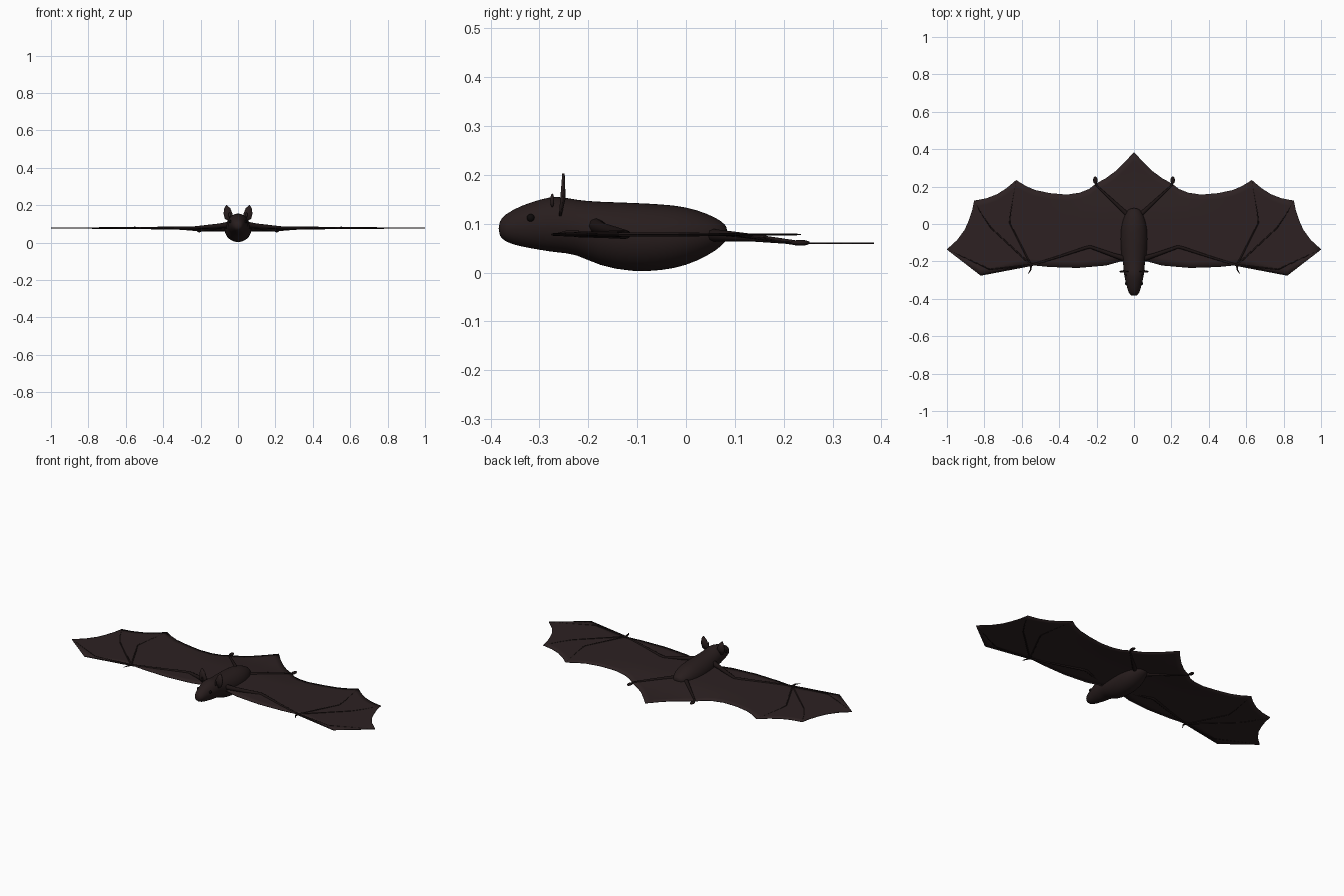
import bpy, bmesh, math
from mathutils import Vector

if "Cube" in bpy.data.objects:
    bpy.data.objects.remove(bpy.data.objects["Cube"])


def material(name, color):
    m = bpy.data.materials.new(name)
    m.diffuse_color = (*color, 1)
    m.use_nodes = True
    m.node_tree.nodes["Principled BSDF"].inputs["Base Color"].default_value = m.diffuse_color
    return m


FUR = material("dark brown fur", (0.021, 0.0125, 0.0125))
SKIN = material("wing skin", (0.026, 0.0155, 0.0160))
BONE = material("dark limb skin", (0.012, 0.007, 0.007))
EYE = material("black eye", (0.004, 0.003, 0.003))


def add_mesh(name, bm, mat, smooth=True):
    bmesh.ops.recalc_face_normals(bm, faces=bm.faces)
    mesh = bpy.data.meshes.new(name)
    bm.to_mesh(mesh)
    bm.free()
    mesh.materials.append(mat)
    for p in mesh.polygons:
        p.use_smooth = smooth
    ob = bpy.data.objects.new(name, mesh)
    bpy.context.collection.objects.link(ob)
    return ob


def mirror(ob):
    ob.modifiers.new("mirror", "MIRROR").use_axis[0] = True
    return ob


def interp(points, x):
    for (x0, y0), (x1, y1) in zip(points, points[1:]):
        if x <= x1:
            return y0 + (y1 - y0) * (x - x0) / (x1 - x0)
    return points[-1][1]


def smoothstep(a, b, v):
    t = min(max((v - a) / (b - a), 0), 1)
    return t * t * (3 - 2 * t)


# Height of the wing skin: level, drooping towards the feet and tail
def skin_z(x, y):
    return 0.078 - 0.018 * smoothstep(0.04, 0.25, y) * (1 - smoothstep(0.2, 0.5, x))


# Body and head: rings along y given as (y, bottom, top, half width)
STATIONS = [(-0.384, 0.078, 0.102, 0.014), (-0.372, 0.062, 0.120, 0.028),
            (-0.335, 0.052, 0.139, 0.039), (-0.30, 0.046, 0.150, 0.047),
            (-0.265, 0.040, 0.159, 0.056), (-0.225, 0.038, 0.149, 0.056),
            (-0.18, 0.013, 0.146, 0.066), (-0.11, 0.000, 0.144, 0.073),
            (-0.05, 0.003, 0.141, 0.073), (0.00, 0.013, 0.136, 0.067),
            (0.045, 0.034, 0.121, 0.052), (0.075, 0.055, 0.105, 0.034),
            (0.085, 0.070, 0.092, 0.016)]
bm = bmesh.new()
N = 20
rings = []
for y, lo, hi, w in STATIONS:
    rings.append([bm.verts.new((w * math.cos(a), y, (lo + hi) / 2 + (hi - lo) / 2 * math.sin(a)))
                  for a in (2 * math.pi * i / N for i in range(N))])
for r0, r1 in zip(rings, rings[1:]):
    for i in range(N):
        j = (i + 1) % N
        bm.faces.new((r0[i], r0[j], r1[j], r1[i]))
bm.faces.new(rings[0])
bm.faces.new(rings[-1])
body = add_mesh("body", bm, FUR)
body.modifiers.new("smooth", "SUBSURF").levels = 1
body.modifiers["smooth"].render_levels = 1

# Wing and tail membrane: columns between a front edge and a scalloped rear edge
FRONT = [(0, -0.19), (0.07, -0.20), (0.15, -0.222), (0.30, -0.235), (0.45, -0.23),
         (0.55, -0.22), (0.82, -0.276), (1.0, -0.137)]
REAR = [(0, 0.385), (0.05, 0.33), (0.10, 0.282), (0.15, 0.245), (0.205, 0.215),
        (0.24, 0.187), (0.29, 0.167), (0.36, 0.157), (0.45, 0.165), (0.53, 0.182),
        (0.58, 0.204), (0.63, 0.235), (0.68, 0.193), (0.73, 0.160), (0.79, 0.137),
        (0.855, 0.125), (0.866, 0.07), (0.885, 0.015), (0.905, -0.03),
        (0.945, -0.085), (1.0, -0.135)]
xs = sorted({p[0] for p in FRONT + REAR})
bm = bmesh.new()
ROWS = 12
cols = []
for x in xs:
    f, r = interp(FRONT, x), interp(REAR, x)
    ys = [f + (r - f) * k / ROWS for k in range(ROWS + 1)]
    cols.append([bm.verts.new((x, y, skin_z(x, y))) for y in ys])
for c0, c1 in zip(cols, cols[1:]):
    for k in range(ROWS):
        bm.faces.new((c0[k], c1[k], c1[k + 1], c0[k + 1]))
membrane = mirror(add_mesh("wing_membrane", bm, SKIN))
solid = membrane.modifiers.new("thickness", "SOLIDIFY")
solid.thickness = 0.003
solid.offset = 0


# Tapered limbs: each path is a list of (x, y, z, radius), built on both sides
def limbs(name, paths, mat):
    cu = bpy.data.curves.new(name, "CURVE")
    cu.dimensions = "3D"
    cu.bevel_depth = 1
    cu.bevel_resolution = 2
    cu.use_fill_caps = True
    for path in paths:
        for side in (1, -1):
            sp = cu.splines.new("POLY")
            sp.points.add(len(path) - 1)
            for p, (x, y, z, r) in zip(sp.points, path):
                p.co = (side * x, y, z, 1)
                p.radius = r
    cu.materials.append(mat)
    ob = bpy.data.objects.new(name, cu)
    bpy.context.collection.objects.link(ob)


limbs("arms", [[(0.035, -0.19, 0.098, 0.017), (0.10, -0.17, 0.09, 0.012),
                (0.235, -0.122, 0.078, 0.009), (0.26, -0.128, 0.078, 0.009),
                (0.40, -0.174, 0.078, 0.007), (0.55, -0.22, 0.078, 0.006)]], BONE)
W = (0.55, -0.22, 0.078, 0.005)
limbs("fingers", [
    [W, (0.82, -0.274, 0.078, 0.0025)],
    [W, (0.77, -0.243, 0.078, 0.004), (0.998, -0.136, 0.078, 0.0015)],
    [W, (0.765, -0.02, 0.078, 0.004), (0.81, 0.045, 0.078, 0.003), (0.853, 0.123, 0.078, 0.0015)],
    [W, (0.665, 0.005, 0.078, 0.004), (0.66, 0.06, 0.078, 0.003), (0.63, 0.232, 0.078, 0.0015)]], BONE)
limbs("thumb_claws", [[(0.55, -0.22, 0.08, 0.006), (0.553, -0.245, 0.082, 0.004),
                       (0.566, -0.268, 0.079, 0.001)]], BONE)
limbs("legs", [[(0.035, 0.05, 0.077, 0.013), (0.12, 0.13, 0.072, 0.008),
                (0.20, 0.205, 0.064, 0.005), (0.206, 0.225, 0.061, 0.005)]], BONE)


def ellipsoid(name, center, radii, mat):
    bm = bmesh.new()
    bmesh.ops.create_uvsphere(bm, u_segments=12, v_segments=8, radius=1)
    for v in bm.verts:
        v.co = Vector(center) + Vector(a * b for a, b in zip(v.co, radii))
    return mirror(add_mesh(name, bm, mat))


ellipsoid("feet", (0.207, 0.234, 0.061), (0.012, 0.02, 0.006), BONE)
ellipsoid("eyes", (0.040, -0.318, 0.112), (0.008, 0.008, 0.008), EYE)
ellipsoid("inner_ear_lobes", (0.045, -0.274, 0.148), (0.006, 0.004, 0.014), FUR)

# Ears: cupped pointed leaves
EAR = [(0.028, 0.125), (0.030, 0.155), (0.042, 0.184), (0.062, 0.203), (0.073, 0.183),
       (0.077, 0.155), (0.070, 0.128), (0.050, 0.115)]
bm = bmesh.new()
rim = [bm.verts.new((x, -0.258 + 0.08 * (z - 0.115), z)) for x, z in EAR]
mid = bm.verts.new((0.054, -0.249, 0.152))
for i in range(len(rim)):
    bm.faces.new((rim[i], rim[(i + 1) % len(rim)], mid))
ears = mirror(add_mesh("ears", bm, FUR))
ear_solid = ears.modifiers.new("thickness", "SOLIDIFY")
ear_solid.thickness = 0.005
ear_solid.offset = 0
